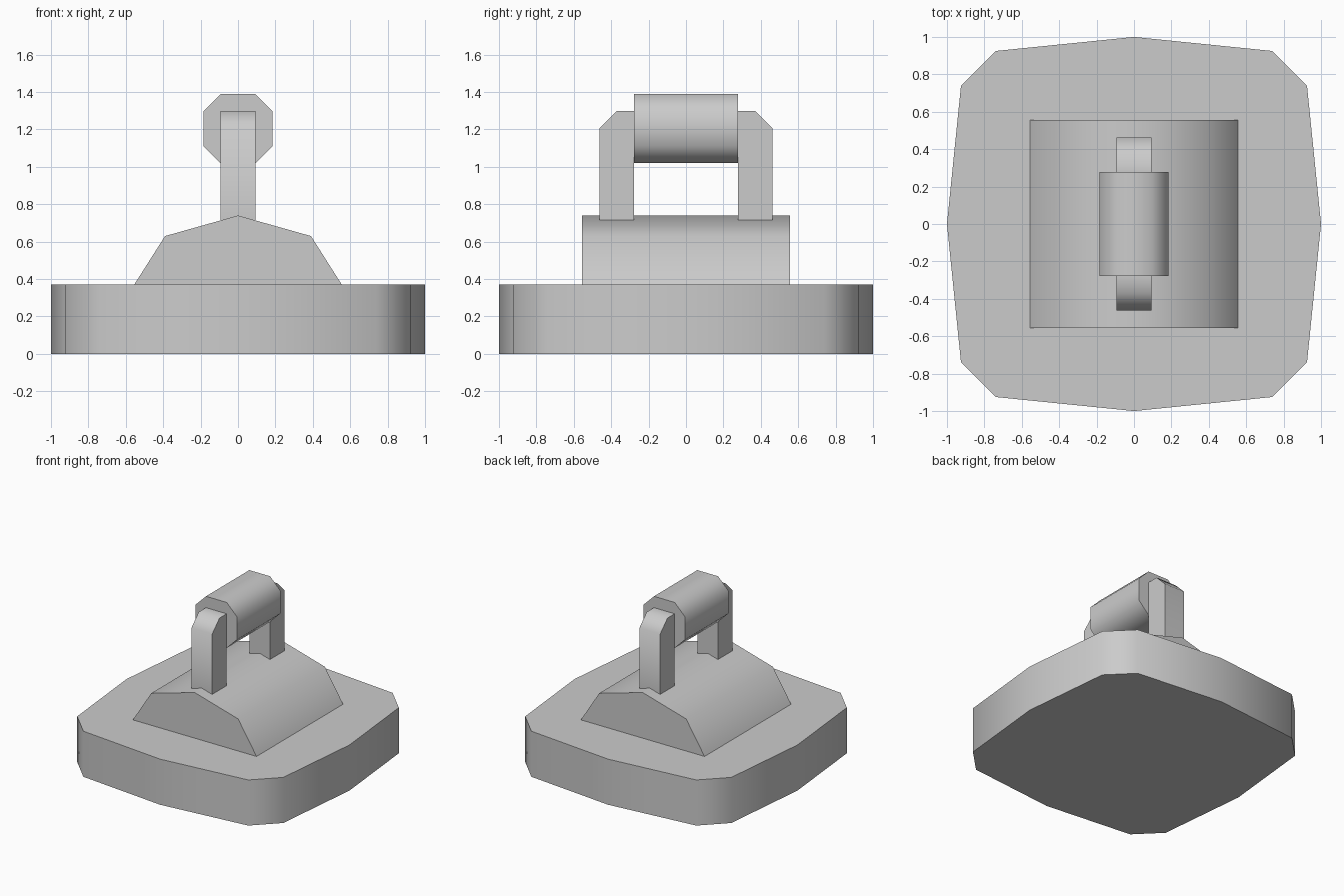
import bpy, bmesh, math
from mathutils import Vector

if "Cube" in bpy.data.objects:
    bpy.data.objects.remove(bpy.data.objects["Cube"])


def prism(name, points, place, start, end):
    """Extrude a closed 2D profile; place(u, v, d) maps it into space."""
    bm = bmesh.new()
    low = [bm.verts.new(place(u, v, start)) for u, v in points]
    face = bm.faces.new(low)
    res = bmesh.ops.extrude_face_region(bm, geom=[face], use_keep_orig=True)
    new = [g for g in res["geom"] if isinstance(g, bmesh.types.BMVert)]
    shift = Vector(place(0, 0, end)) - Vector(place(0, 0, start))
    bmesh.ops.translate(bm, verts=new, vec=shift)
    bmesh.ops.recalc_face_normals(bm, faces=bm.faces[:])
    mesh = bpy.data.meshes.new(name)
    bm.to_mesh(mesh)
    bm.free()
    obj = bpy.data.objects.new(name, mesh)
    bpy.context.collection.objects.link(obj)
    bpy.ops.object.select_all(action='DESELECT')
    obj.select_set(True)
    bpy.context.view_layer.objects.active = obj
    bpy.ops.object.shade_smooth_by_angle(angle=math.radians(60))
    return obj


def along_z(u, v, d):
    return (u, v, d)


def along_y(u, v, d):
    return (u, d, v)


# Base plate: one side with its corner, turned four times
side = [(0, -1), (0.74, -0.925), (0.925, -0.74)]
outline = []
for i in range(4):
    c, s = [(1, 0), (0, 1), (-1, 0), (0, -1)][i]
    outline += [(x * c - y * s, x * s + y * c) for x, y in side]
prism("base_plate", outline, along_z, 0, 0.37)

# Arched block on the plate
arch = [(-0.555, 0.37), (-0.39, 0.63), (0, 0.74), (0.39, 0.63), (0.555, 0.37)]
prism("arched_block", arch, along_y, -0.555, 0.555)

# Handle posts with a chamfered outer top edge
for name, sgn in (("front_post", -1), ("back_post", 1)):
    post = [(0.278, 0.715), (0.463, 0.715), (0.463, 1.205), (0.37, 1.298), (0.278, 1.298)]
    prism(name, post, lambda u, v, d: (d, sgn * u, v), -0.093, 0.093)

# Octagonal grip between the posts
a, b, zc = 0.185, 0.093, 1.205
octagon = [(b, -a), (a, -b), (a, b), (b, a), (-b, a), (-a, b), (-a, -b), (-b, -a)]
prism("grip", [(x, z + zc) for x, z in octagon], along_y, -0.278, 0.278)
